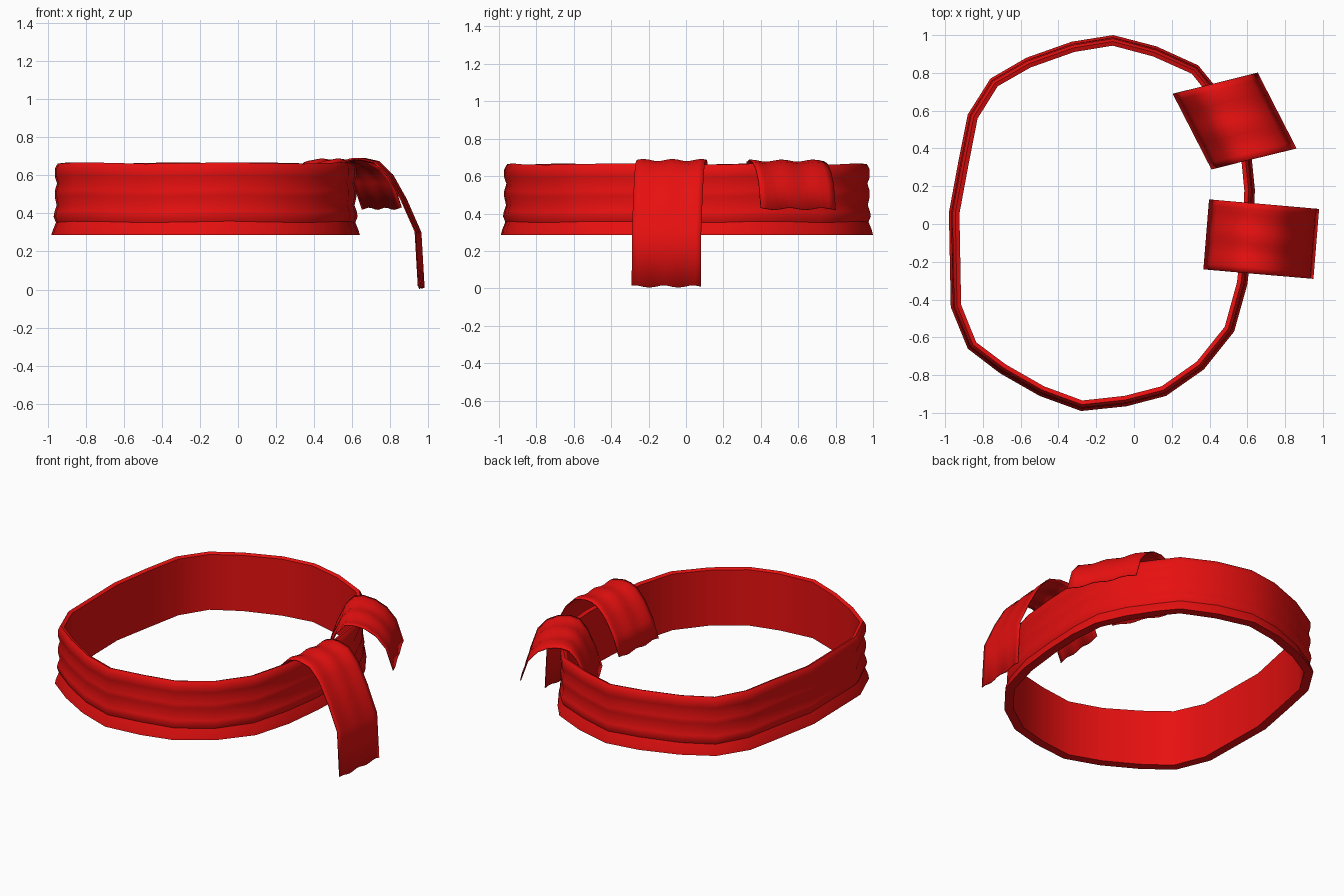
import bpy, bmesh, math
from mathutils import Vector

cube = bpy.data.objects.get("Cube")
if cube:
    bpy.data.objects.remove(cube, do_unlink=True)

RED = (0.8, 0.005, 0.005, 1)
red = bpy.data.materials.new("red_cloth")
red.use_nodes = True
red.diffuse_color = RED
bsdf = red.node_tree.nodes["Principled BSDF"]
bsdf.inputs["Base Color"].default_value = RED
bsdf.inputs["Roughness"].default_value = 0.8


def loft(name, rows, closed=False):
    """Skin a grid of points; closed wraps both directions."""
    bm = bmesh.new()
    grid = [[bm.verts.new(p) for p in row] for row in rows]
    n, m = len(grid), len(grid[0])
    for i in range(n if closed else n - 1):
        for j in range(m if closed else m - 1):
            a, b = grid[i], grid[(i + 1) % n]
            k = (j + 1) % m
            bm.faces.new((a[j], b[j], b[k], a[k]))
    bmesh.ops.recalc_face_normals(bm, faces=bm.faces)
    mesh = bpy.data.meshes.new(name)
    bm.to_mesh(mesh)
    bm.free()
    mesh.materials.append(red)
    obj = bpy.data.objects.new(name, mesh)
    bpy.context.collection.objects.link(obj)
    bpy.ops.object.select_all(action='DESELECT')
    obj.select_set(True)
    bpy.context.view_layer.objects.active = obj
    bpy.ops.object.shade_smooth_by_angle(angle=math.radians(40))
    return obj


# Head band: irregular outline swept with a pleated wall section
outline = [Vector(p) for p in (
    (-.11, 1), (.12, .94), (.34, .84), (.43, .73), (.54, .56), (.62, .38), (.64, .18),
    (.63, -.06), (.6, -.32), (.53, -.57), (.37, -.77), (.17, -.91), (-.04, -.965),
    (-.28, -.99), (-.5, -.91), (-.71, -.79), (-.88, -.66), (-.97, -.44), (-.98, .06),
    (-.93, .33), (-.88, .58), (-.76, .77), (-.57, .88), (-.33, .965))]
# (inward offset, height)
section = [(0, .285), (.006, .31), (.024, .355), (.012, .385), (.016, .41), (.028, .445),
           (.018, .49), (.018, .52), (.03, .56), (.018, .595), (.018, .635), (.028, .655),
           (.034, .664), (.056, .655), (.056, .285)]
rows = []
for i, p in enumerate(outline):
    d1 = (p - outline[i - 1]).normalized()
    d2 = (outline[(i + 1) % len(outline)] - p).normalized()
    inward = Vector((d1.y + d2.y, -d1.x - d2.x)).normalized()
    ripple = 0.004 * math.sin(i * 1.7)
    rows.append([(p.x + inward.x * o, p.y + inward.y * o,
                  z + (ripple if z > .3 else 0)) for o, z in section])
loft("head_band", rows, closed=True)


# Draped tails: a path over the band's rim, widened across with soft creases
def tail(name, path, y_start, slope, across, phase):
    steps = 12
    rows = []
    for i, (x, z) in enumerate(path):
        y = y_start + (x - path[0][0]) * slope
        row = []
        for j in range(steps + 1):
            t = j / steps - 0.5
            crease = 0.006 * math.sin(t * 15 + phase + i * 0.15)
            row.append((x + across[0] * t, y + across[1] * t, z + crease))
        rows.append(row)
    obj = loft(name, rows)
    solid = obj.modifiers.new("cloth_thickness", 'SOLIDIFY')
    solid.thickness = 0.006
    solid.offset = 0


tail("front_tail",
     [(.385, .38), (.43, .5), (.49, .6), (.55, .66), (.6, .68), (.65, .683), (.73, .665),
      (.8, .595), (.87, .47), (.945, .3), (.962, .01)],
     -.055, -.087, (.03, .37), 0.6)
tail("rear_tail",
     [(.31, .38), (.35, .5), (.4, .61), (.45, .668), (.51, .68), (.58, .668), (.65, .63),
      (.71, .56), (.755, .425)],
     .49, .247, (-.205, .4), 2.0)
